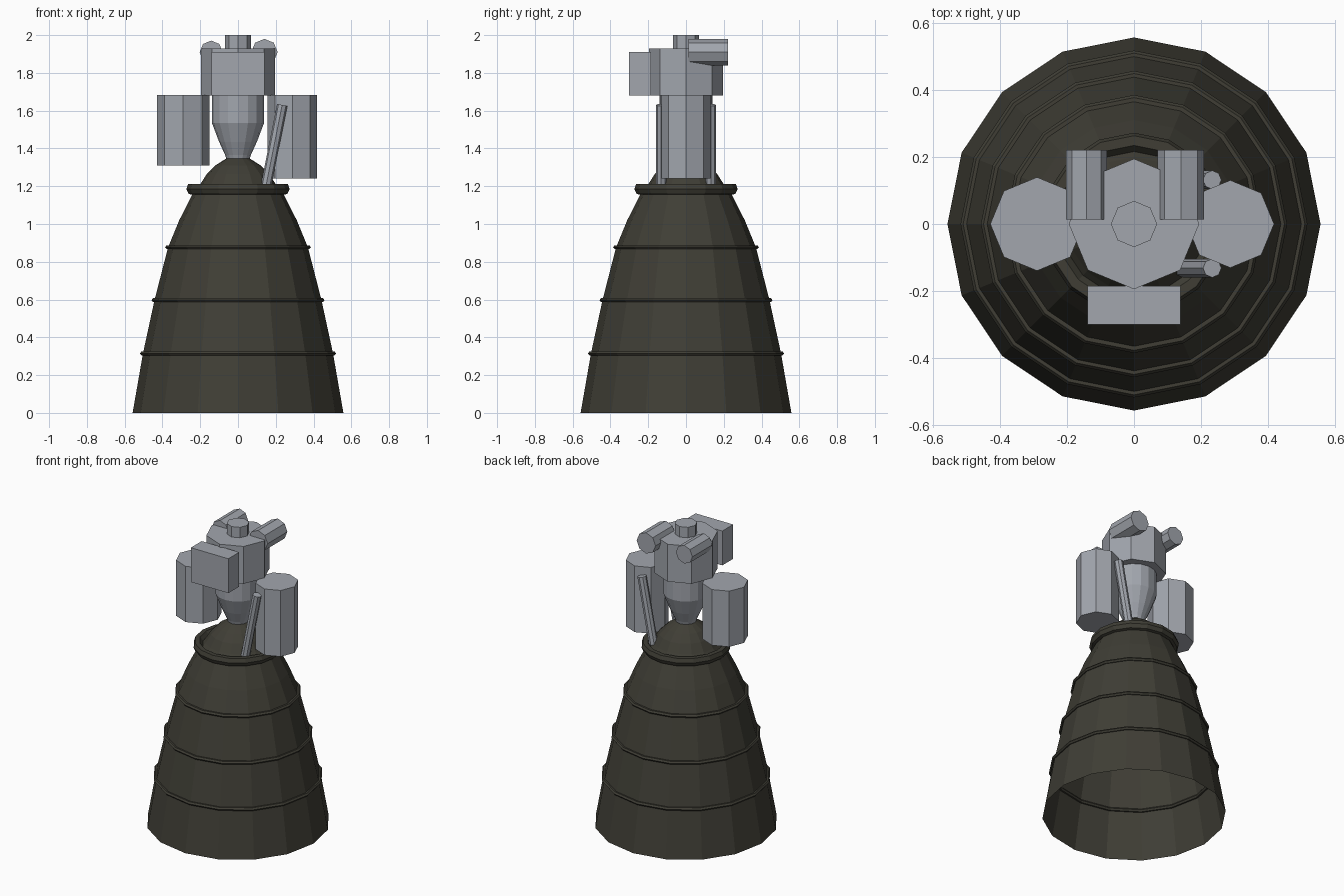
import bpy, bmesh, math
from mathutils import Vector

cube = bpy.data.objects.get("Cube")
if cube:
    bpy.data.objects.remove(cube, do_unlink=True)


def material(name, color):
    mat = bpy.data.materials.new(name)
    mat.use_nodes = True
    mat.diffuse_color = color
    mat.node_tree.nodes["Principled BSDF"].inputs["Base Color"].default_value = color
    return mat


olive = material("dark olive metal", (0.05, 0.048, 0.036, 1))
grey = material("light grey metal", (0.36, 0.38, 0.42, 1))


def finish(name, bm, mat):
    mesh = bpy.data.meshes.new(name)
    bm.to_mesh(mesh)
    bm.free()
    mesh.materials.append(mat)
    obj = bpy.data.objects.new(name, mesh)
    bpy.context.collection.objects.link(obj)
    return obj


def lathe(name, profile, mat, closed=False, sides=16):
    """Revolve (radius, height) points around z."""
    bm = bmesh.new()
    loops = []
    for r, z in profile:
        loops.append([bm.verts.new((r * math.cos(math.tau * i / sides),
                                    r * math.sin(math.tau * i / sides), z))
                      for i in range(sides)])
    pairs = list(zip(loops, loops[1:]))
    if closed:
        pairs.append((loops[-1], loops[0]))
    for low, high in pairs:
        for i in range(sides):
            j = (i + 1) % sides
            bm.faces.new((low[i], low[j], high[j], high[i]))
    if closed:
        bmesh.ops.recalc_face_normals(bm, faces=bm.faces)
    return finish(name, bm, mat)


def rod(name, start, end, radius, mat, sides=8):
    """Capped prism between two points."""
    start, end = Vector(start), Vector(end)
    axis = end - start
    bm = bmesh.new()
    bmesh.ops.create_cone(bm, cap_ends=True, segments=sides, radius1=radius,
                          radius2=radius, depth=axis.length)
    obj = finish(name, bm, mat)
    obj.location = (start + end) / 2
    obj.rotation_euler = axis.to_track_quat('Z', 'Y').to_euler()
    return obj


# Open exhaust bell closing into a dome at the throat
lathe("exhaust_bell", [(0.558, 0), (0.503, 0.315), (0.442, 0.597), (0.37, 0.877),
                       (0.311, 1.02), (0.243, 1.155), (0.2, 1.21), (0.165, 1.265),
                       (0.12, 1.31), (0.06, 1.348)], olive)

# Stiffening hoops straddling the bell wall
for n, (r, z) in enumerate([(0.503, 0.315), (0.442, 0.597), (0.37, 0.877)]):
    hoop = [(r + 0.016 * math.cos(a * math.tau / 6), z + 0.012 * math.sin(a * math.tau / 6))
            for a in range(6)]
    lathe(f"bell_hoop_{n + 1}", hoop, olive, closed=True)

# Thick collar near the top of the bell
lathe("bell_collar", [(0.245, 1.155), (0.262, 1.16), (0.273, 1.185), (0.264, 1.212),
                      (0.235, 1.212), (0.21, 1.18)], olive, closed=True)

# Combustion chamber
lathe("combustion_chamber", [(0.06, 1.34), (0.068, 1.365), (0.1, 1.435),
                             (0.138, 1.535), (0.138, 1.69)], grey)

# Pump housing with its cap
rod("pump_housing", (0, 0, 1.68), (0, 0, 1.93), 0.195, grey)
rod("top_cap", (0, 0, 1.92), (0, 0, 2.0), 0.069, grey)

# Side turbopumps of different lengths
rod("right_turbopump", (-0.29, 0, 1.31), (-0.29, 0, 1.683), 0.14, grey)
rod("left_turbopump", (0.288, 0, 1.24), (0.288, 0, 1.683), 0.131, grey)

# Rear-facing pipes on top of the housing
rod("right_inlet_pipe", (-0.142, 0.013, 1.91), (-0.142, 0.222, 1.91), 0.061, grey)
rod("left_inlet_pipe", (0.14, 0.013, 1.91), (0.14, 0.222, 1.91), 0.07, grey)

# Slanted struts beside the left turbopump
for label, side in (("front", -1), ("rear", 1)):
    rod(f"{label}_strut", (0.148, side * 0.132, 1.2), (0.234, side * 0.132, 1.63),
        0.028, grey)

# Control box on the front
bm = bmesh.new()
bmesh.ops.create_cube(bm, size=1)
box = finish("control_box", bm, grey)
box.scale = (0.278, 0.115, 0.23)
box.location = (0, -0.243, 1.795)
